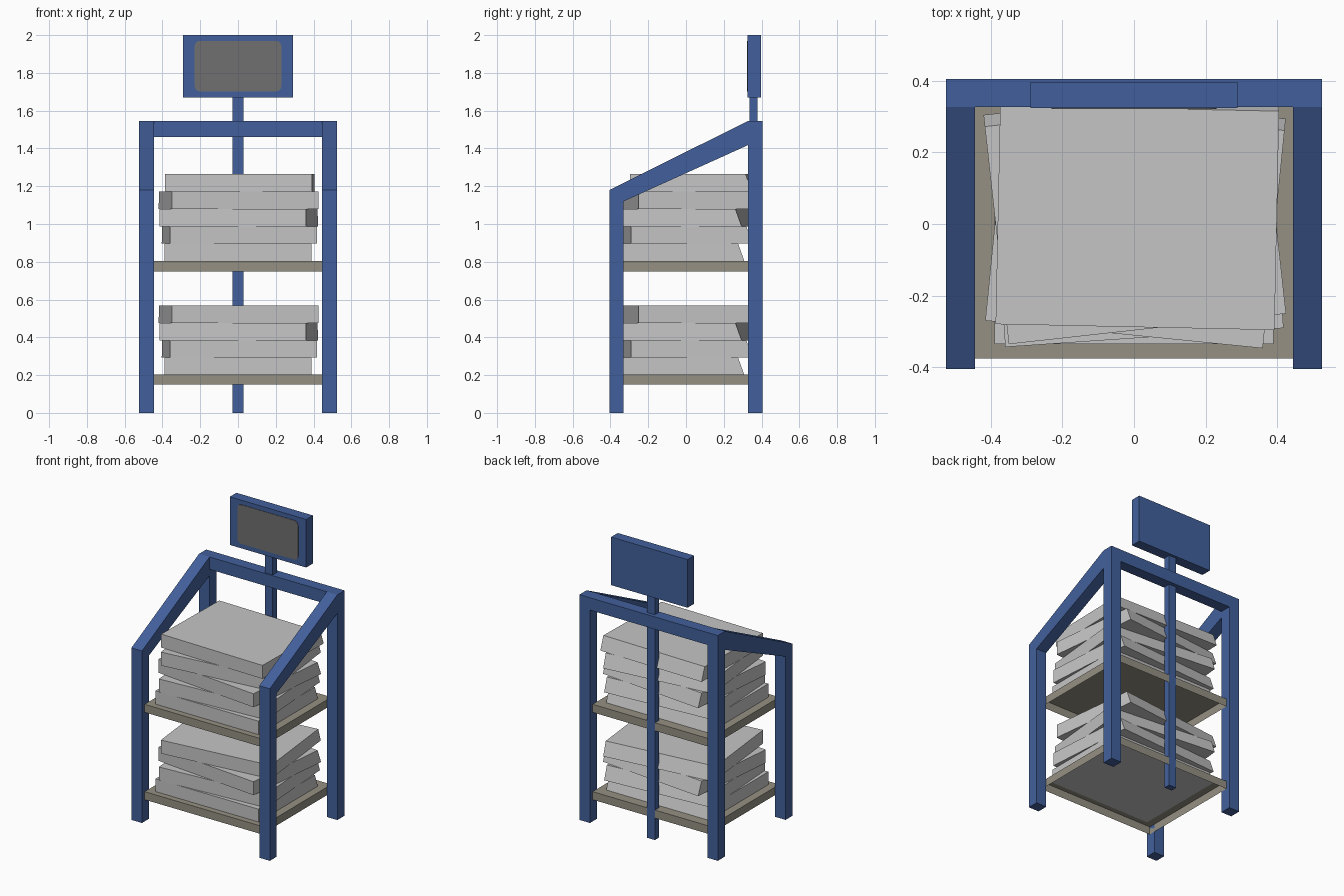
import bpy, bmesh, math
from mathutils import Matrix, Vector

if "Cube" in bpy.data.objects:
    bpy.data.objects.remove(bpy.data.objects["Cube"])


def mat(name, rgb):
    m = bpy.data.materials.new(name)
    m.diffuse_color = (*rgb, 1)
    m.use_nodes = True
    m.node_tree.nodes["Principled BSDF"].inputs["Base Color"].default_value = m.diffuse_color
    return m


BLUE = mat("blue_frame", (0.055, 0.118, 0.335))
TAN = mat("tan_shelf", (0.30, 0.28, 0.225))
GREY = mat("light_grey_box", (0.56, 0.56, 0.56))
SCREEN = mat("dark_grey_screen", (0.165, 0.163, 0.163))


def prism(name, profile, a, b, axis, material, open_bottom=False):
    """Extrude a 2D profile from a to b along x (profile is y,z) or y (profile is x,z)."""
    bm = bmesh.new()
    place = (lambda p, t: (t, p[0], p[1])) if axis == "x" else (lambda p, t: (p[0], t, p[1]))
    lo = [bm.verts.new(place(p, a)) for p in profile]
    hi = [bm.verts.new(place(p, b)) for p in profile]
    bm.faces.new(lo)
    bm.faces.new(hi[::-1])
    n = len(profile)
    for i in range(n):
        j = (i + 1) % n
        bm.faces.new((lo[j], lo[i], hi[i], hi[j]))
    bmesh.ops.recalc_face_normals(bm, faces=bm.faces[:])
    if open_bottom:
        down = [f for f in bm.faces if f.normal.z < -0.9]
        bmesh.ops.delete(bm, geom=down, context="FACES_ONLY")
    me = bpy.data.meshes.new(name)
    bm.to_mesh(me)
    bm.free()
    me.materials.append(material)
    ob = bpy.data.objects.new(name, me)
    bpy.context.collection.objects.link(ob)
    return ob


def rect(u0, u1, v0, v1):
    return [(u0, v0), (u1, v0), (u1, v1), (u0, v1)]


# Side frames: front post, sloping rail, back post
F0, F1, B0, B1 = -0.405, -0.33, 0.327, 0.405
for side, xa, xb in (("left", -0.525, -0.445), ("right", 0.445, 0.525)):
    prism(side + "_front_post", [(F0, 0), (F1, 0), (F1, 1.12), (F0, 1.18)], xa, xb, "x", BLUE)
    prism(side + "_sloping_rail", [(F0, 1.18), (F1, 1.12), (B0, 1.417), (B0, 1.545)], xa, xb, "x", BLUE)
    prism(side + "_back_post", rect(B0, B1, 0, 1.545), xa, xb, "x", BLUE)

# Back rail, display pole and display
prism("back_top_rail", rect(B0, B1, 1.46, 1.545), -0.445, 0.445, "x", BLUE)
prism("display_pole", rect(0.335, 0.379, 0, 1.672), -0.029, 0.029, "x", BLUE)
prism("display_housing", rect(0.325, 0.397, 1.67, 2.0), -0.29, 0.29, "x", BLUE)

# Screen plate with rounded corners
r, sx, z0, z1 = 0.03, 0.23, 1.702, 1.97
outline = []
for cx, cz, start in ((sx - r, z1 - r, 0), (-sx + r, z1 - r, 90),
                      (-sx + r, z0 + r, 180), (sx - r, z0 + r, 270)):
    for k in range(5):
        t = math.radians(start + k * 22.5)
        outline.append((cx + r * math.cos(t), cz + r * math.sin(t)))
prism("display_screen", outline, 0.322, 0.326, "y", SCREEN)

# Shelves, hollow from below
for name, z in (("lower", 0.149), ("upper", 0.748)):
    prism(name + "_shelf", rect(-0.376, 0.376, z, z + 0.055), -0.445, 0.445, "x", TAN, True)

# Stacked boxes with a slanted back: front-left corner x, y and turn in degrees
H, W = 0.092, 0.78
LAYERS = [(-0.39, -0.336, 0), (-0.36, -0.344, 3.9), (-0.416, -0.27, -5.7),
          (-0.35, -0.336, 6.3), (-0.387, -0.28, -1.2)]
for stack, base, count in (("lower", 0.2, 4), ("upper", 0.8035, 5)):
    for i, (x, y, turn) in enumerate(LAYERS[:count]):
        profile = [(0, 0), (0.645, 0), (0.612, H), (0, H)]
        box = prism(f"{stack}_box_{i + 1}", profile, 0, W, "x", GREY)
        box.data.transform(Matrix.Translation(Vector((x, y, base + i * H)))
                           @ Matrix.Rotation(math.radians(turn), 4, "Z"))
